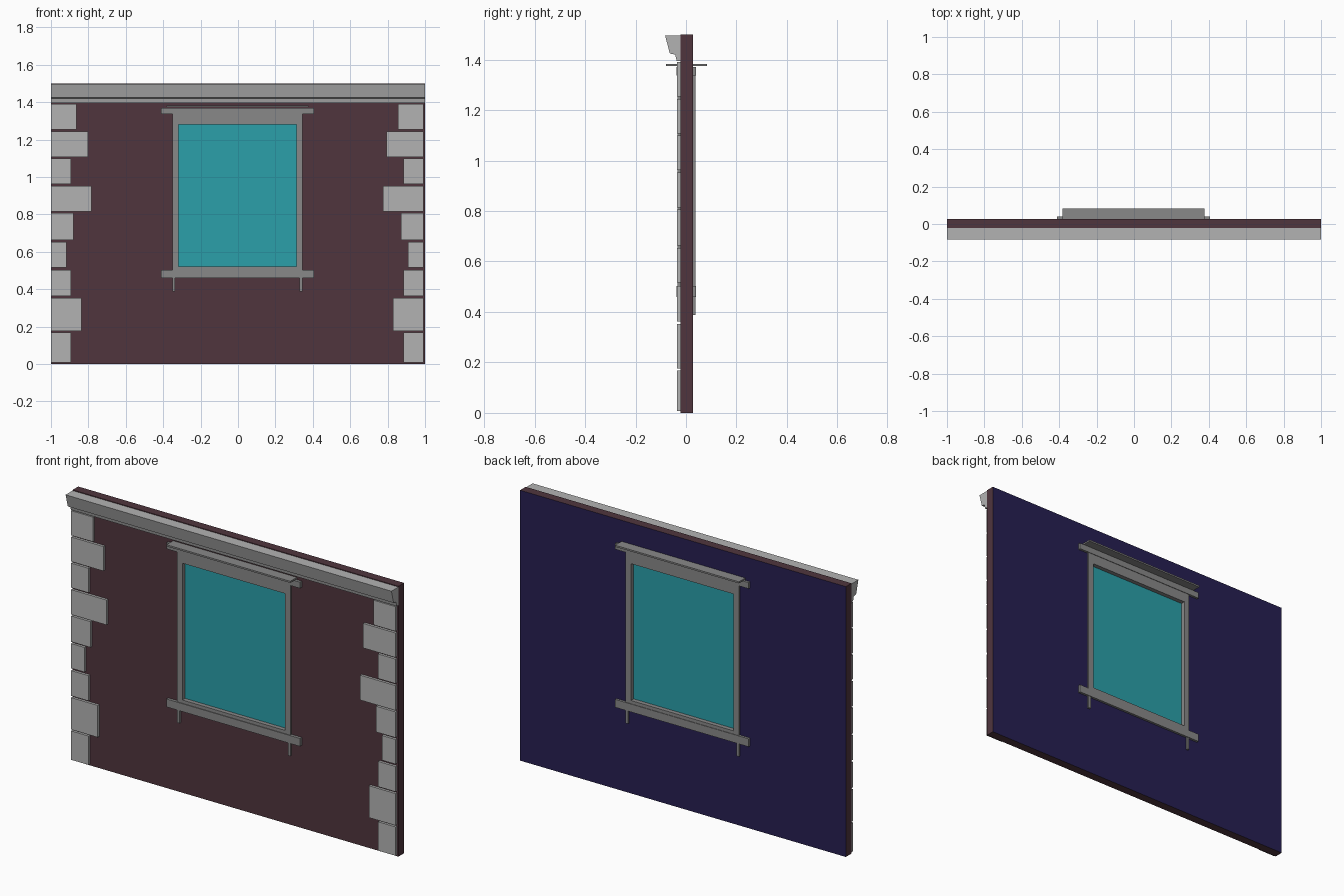
import bpy, bmesh

if "Cube" in bpy.data.objects:
    bpy.data.objects.remove(bpy.data.objects["Cube"])


def material(name, rgb):
    m = bpy.data.materials.new(name)
    m.diffuse_color = (*rgb, 1)
    m.use_nodes = True
    m.node_tree.nodes["Principled BSDF"].inputs["Base Color"].default_value = m.diffuse_color
    return m


BROWN = material("brown_render", (0.08, 0.036, 0.048))
NAVY = material("navy_plaster", (0.02, 0.014, 0.085))
TEAL = material("teal_glass", (0.024, 0.35, 0.40))
GREY = material("frame_grey", (0.25, 0.25, 0.25))
STONE = material("light_stone", (0.45, 0.45, 0.45))
CX = -0.003  # centre line of window and corner stones


def finish(name, bm, *mats):
    bmesh.ops.recalc_face_normals(bm, faces=bm.faces)
    me = bpy.data.meshes.new(name)
    bm.to_mesh(me)
    bm.free()
    for m in mats:
        me.materials.append(m)
    ob = bpy.data.objects.new(name, me)
    bpy.context.collection.objects.link(ob)
    return ob


def box(name, x, y, z, mat):
    bm = bmesh.new()
    bmesh.ops.create_cube(bm, size=1)
    for v in bm.verts:
        v.co = [r[0] + (c + 0.5) * (r[1] - r[0]) for c, r in zip(v.co, (x, y, z))]
    return finish(name, bm, mat)


def ring(name, outer, hole, y, *mats):
    """Rectangular slab with a rectangular opening; rects are x0, x1, z0, z1."""
    bm = bmesh.new()

    def loop(r, yy):
        return [bm.verts.new((r[i], yy, r[k])) for i, k in ((0, 2), (1, 2), (1, 3), (0, 3))]
    fo, fi, bo, bi = (loop(r, yy) for yy in y for r in (outer, hole))
    for i in range(4):
        j = (i + 1) % 4
        for a, b in ((fo, fi), (fi, bi), (bi, bo), (bo, fo)):
            f = bm.faces.new((a[i], a[j], b[j], b[i]))
            if a is bi and len(mats) > 1:
                f.material_index = 1
    return finish(name, bm, *mats)


# Wall, with a different colour on the inside face
frame_out = (CX - 0.348, CX + 0.348, 0.48, 1.37)
frame_in = (CX - 0.315, CX + 0.315, 0.521, 1.28)
ring("wall", (-1, 1, 0, 1.5), frame_out, (-0.022, 0.027), BROWN, NAVY)

# Window frame and glass
ring("window_frame", frame_out, frame_in, (-0.034, 0.037), GREY)
box("window_glass", (frame_in[0], frame_in[1]), (-0.010, 0.013), (0.521, 1.28), TEAL)

# Header, sill and weather shelf through the wall
box("window_header", (CX - 0.41, CX + 0.41), (-0.038, 0.04), (1.336, 1.37), GREY)
box("window_sill", (CX - 0.41, CX + 0.41), (-0.038, 0.04), (0.459, 0.503), GREY)
box("window_shelf", (CX - 0.38, CX + 0.38), (-0.08, 0.083), (1.374, 1.383), GREY)

# Small feet below the sill
for s, side in ((-1, "left"), (1, "right")):
    xs = sorted((CX + s * 0.333, CX + s * 0.348))
    box(f"sill_foot_{side}", xs, (-0.034, 0.037), (0.387, 0.47), GREY)

# Corner stones: inner edge distance, bottom, top
stones = [(0.889, 0.008, 0.168), (0.832, 0.176, 0.353), (0.889, 0.363, 0.503),
          (0.913, 0.516, 0.653), (0.876, 0.663, 0.806), (0.779, 0.814, 0.952),
          (0.889, 0.963, 1.099), (0.798, 1.108, 1.244), (0.86, 1.253, 1.39)]
for s, side in ((-1, "left"), (1, "right")):
    for n, (inner, z0, z1) in enumerate(stones):
        xs = sorted((-0.004 + s * inner, -0.004 + s * 0.996))
        box(f"corner_stone_{side}_{n + 1}", xs, (-0.036, -0.02), (z0, z1), STONE)

# Cornice swept along the top of the wall
profile = [(-0.021, 1.395), (-0.037, 1.395), (-0.043, 1.42), (-0.064, 1.424),
           (-0.083, 1.496), (-0.021, 1.496)]
bm = bmesh.new()
face = bm.faces.new([bm.verts.new((-1, y, z)) for y, z in profile])
ext = bmesh.ops.extrude_face_region(bm, geom=[face], use_keep_orig=True)
bmesh.ops.translate(bm, vec=(2, 0, 0), verts=[g for g in ext["geom"] if isinstance(g, bmesh.types.BMVert)])
finish("cornice", bm, STONE)
